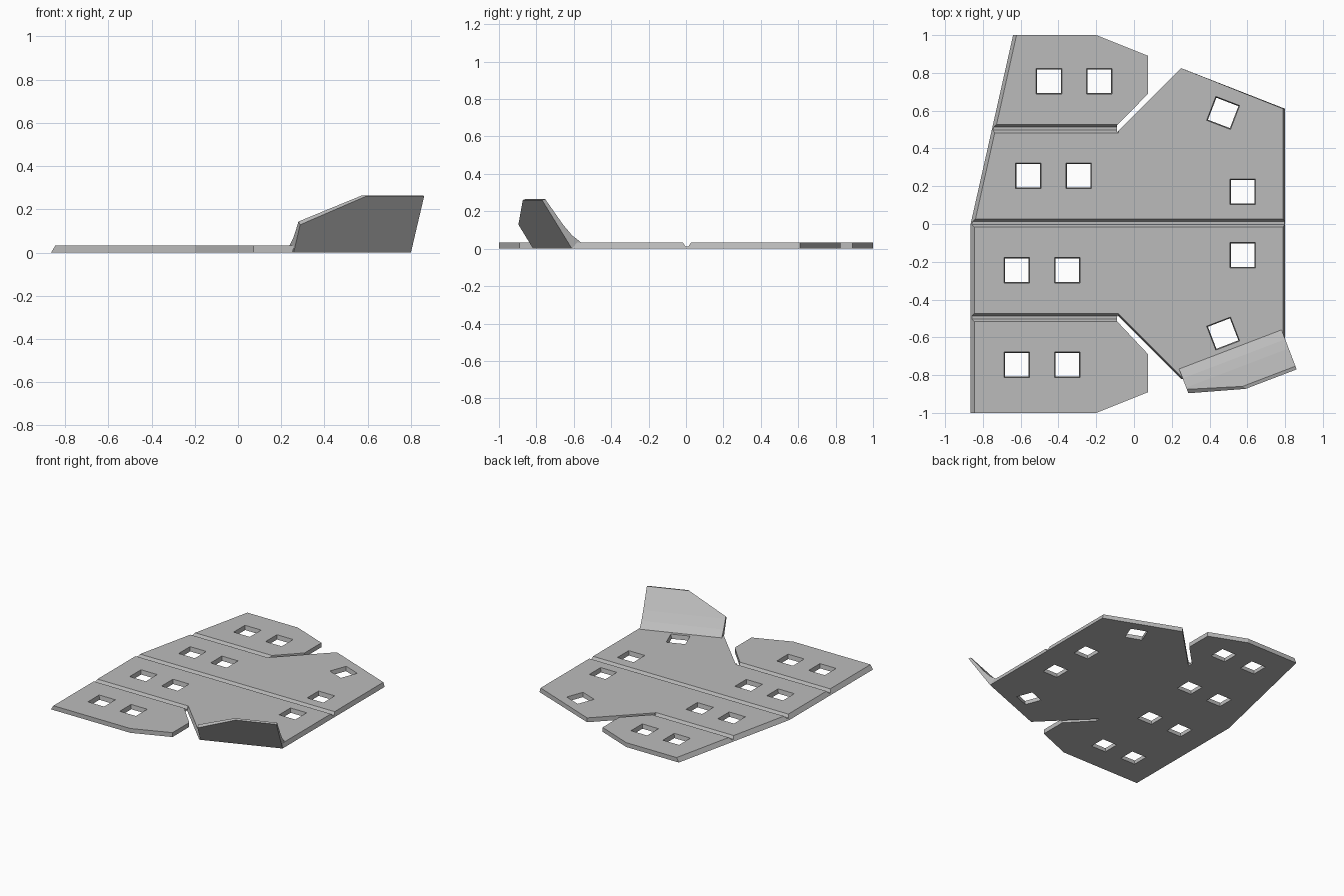
import bpy, bmesh, math
from mathutils import Vector, Matrix

old = bpy.data.objects.get("Cube")
if old:
    bpy.data.objects.remove(old, do_unlink=True)

THICK = 0.033

grey = bpy.data.materials.new("plain grey")
grey.use_nodes = True
COLOUR = (0.5, 0.5, 0.5, 1)
grey.diffuse_color = COLOUR
grey.node_tree.nodes["Principled BSDF"].inputs["Base Color"].default_value = COLOUR


def make_object(name, bm):
    bmesh.ops.recalc_face_normals(bm, faces=bm.faces)
    mesh = bpy.data.meshes.new(name)
    bm.to_mesh(mesh)
    bm.free()
    mesh.materials.append(grey)
    obj = bpy.data.objects.new(name, mesh)
    bpy.context.collection.objects.link(obj)
    return obj


def loft(bm, start, end):
    """Closed solid between two matching outlines."""
    a = [bm.verts.new(p) for p in start]
    b = [bm.verts.new(p) for p in end]
    bm.faces.new(a)
    bm.faces.new(b)
    for i in range(len(a)):
        j = (i + 1) % len(a)
        bm.faces.new((a[i], a[j], b[j], b[i]))


# Plate outline: x, y, and sideways shift of the top edge for sloped sides
outline = [
    (-0.64, 1, 0.018), (-0.2, 1, 0), (0.075, 0.89, 0), (0.075, 0.69, 0),
    (-0.09, 0.522, 0), (-0.09, 0.485, 0), (0.25, 0.825, 0),
    (0.8, 0.61, -0.01), (0.8, -0.61, -0.01), (0.25, -0.82, 0.012),
    (-0.09, -0.48, 0.012), (-0.09, -0.515, 0), (0.075, -0.69, 0),
    (0.075, -0.89, 0), (-0.2, -1, 0), (-0.865, -1, 0.02), (-0.865, 0, 0.02),
]
bm = bmesh.new()
loft(bm, [(x, y, 0) for x, y, _ in outline], [(x + d, y, THICK) for x, y, d in outline])
plate = make_object("folded_plate", bm)

# Cutters: tapered square holes and fold grooves
bm = bmesh.new()
holes = [(0.575, 0.17, 0), (0.575, -0.165, 0), (0.472, 0.588, -21), (0.472, -0.58, 21)]
for x, y in ((-0.45, 0.755), (-0.56, 0.255), (-0.62, -0.245), (-0.62, -0.745)):
    holes += [(x, y, 0), (x + 0.267, y, 0)]
for x, y, turn in holes:
    place = (Matrix.Translation((x, y, THICK / 2))
             @ Matrix.Rotation(math.radians(turn + 45), 4, "Z"))
    bmesh.ops.create_cone(bm, cap_ends=True, segments=4, radius1=0.084,
                          radius2=0.1, depth=0.07, matrix=place)
groove = [(-0.008, 0.012), (0.008, 0.012), (0.04, 0.06), (-0.04, 0.06)]
for y, right in ((0.005, 0.9), (0.505, -0.082), (-0.495, -0.082)):
    loft(bm, [(-1, y + w, z) for w, z in groove], [(right, y + w, z) for w, z in groove])
cutter = make_object("cutter", bm)
cutter.hide_render = True

cut = plate.modifiers.new("openings", "BOOLEAN")
cut.operation = "DIFFERENCE"
cut.solver = "EXACT"
cut.object = cutter
bpy.context.view_layer.objects.active = plate
bpy.ops.object.modifier_apply(modifier=cut.name)
bpy.data.objects.remove(cutter, do_unlink=True)

# Raised flap: side profile (outward, up) swept along the hinge, corner sliced off
hinge = Vector((0.25, -0.82, 0))
along = Vector((0.55, 0.21, 0)).normalized()
outward = Vector((along.y, -along.x, 0))
up = Vector((0, 0, 1))
slope = (outward * 0.171 + up * 0.26).normalized()
profile = [(0, 0), (0.171, 0.26), (0.153, 0.265), (0.052, 0.13),
           (0, 0.072), (-0.053, THICK), (-0.04, 0.015)]


def sweep(s):
    return [hinge + along * s + outward * n + up * z for n, z in profile]


bm = bmesh.new()
loft(bm, sweep(0.008), sweep(0.589))
corner = hinge + along * 0.01 + slope * 0.155
normal = slope * 0.29 - along * 0.156
cut_result = bmesh.ops.bisect_plane(bm, geom=bm.verts[:] + bm.edges[:] + bm.faces[:],
                                    plane_co=corner, plane_no=normal, clear_outer=True)
rim = [e for e in cut_result["geom_cut"] if isinstance(e, bmesh.types.BMEdge)]
bmesh.ops.holes_fill(bm, edges=rim, sides=0)
make_object("raised_flap", bm)
